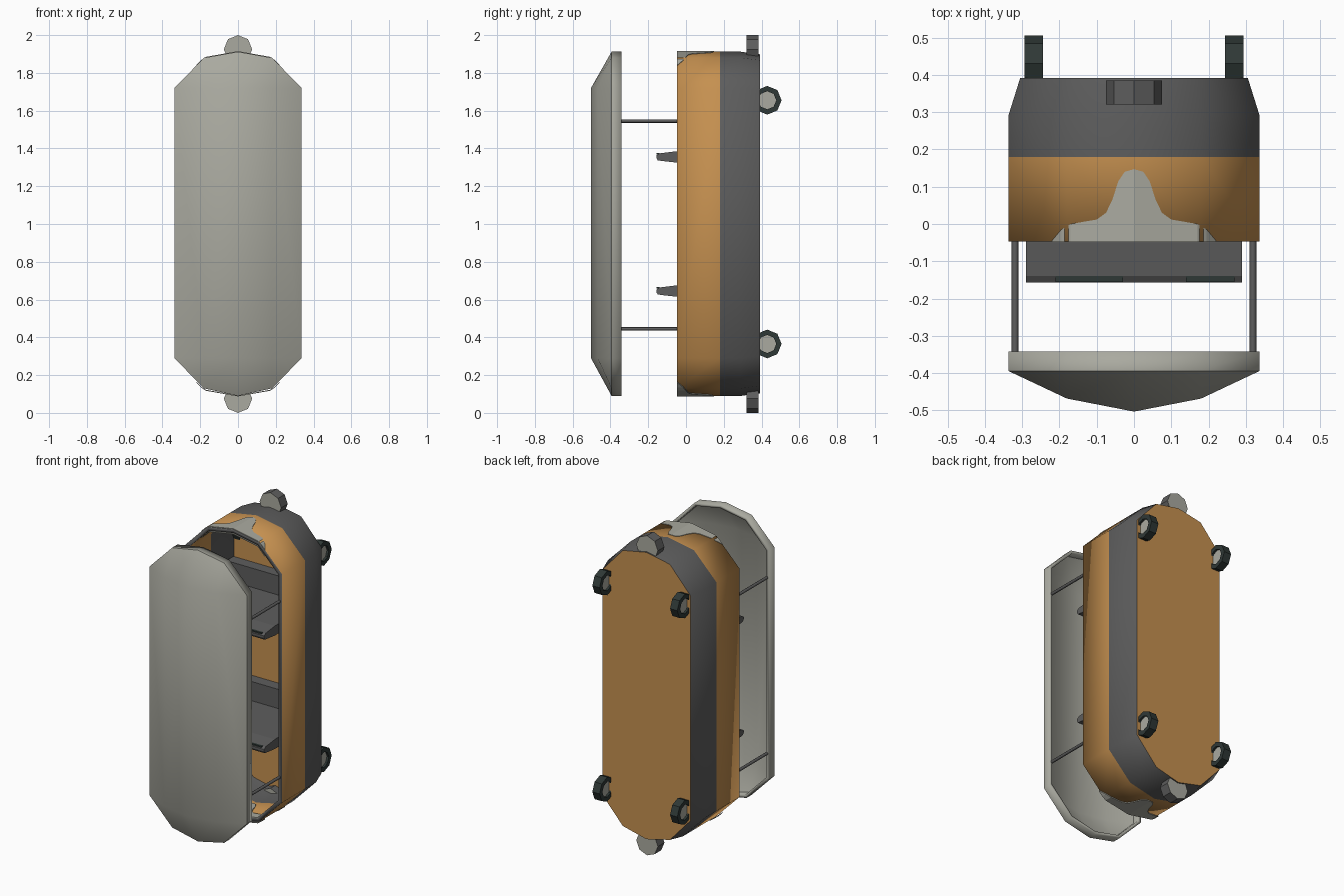
import bpy, bmesh, math

if "Cube" in bpy.data.objects:
    bpy.data.objects.remove(bpy.data.objects["Cube"])

def mat(name, c):
    m = bpy.data.materials.new(name)
    m.diffuse_color = (*c, 1)
    m.use_nodes = True
    m.node_tree.nodes["Principled BSDF"].inputs["Base Color"].default_value = m.diffuse_color
    return m

LIGHT = mat("light_grey", (0.40, 0.40, 0.35))
ORANGE = mat("orange", (0.56, 0.28, 0.08))
GREY = mat("dark_grey", (0.11, 0.11, 0.11))
BLACK = mat("green_black", (0.028, 0.04, 0.037))

def make(name, verts, faces, mats, rule=None, smooth=None):
    bm = bmesh.new()
    vs = [bm.verts.new(v) for v in verts]
    for f in faces:
        bm.faces.new([vs[i] for i in f])
    bmesh.ops.recalc_face_normals(bm, faces=bm.faces[:])
    bm.normal_update()
    if rule:
        for f in bm.faces:
            f.material_index = rule(f)
    me = bpy.data.meshes.new(name)
    bm.to_mesh(me)
    bm.free()
    ob = bpy.data.objects.new(name, me)
    bpy.context.collection.objects.link(ob)
    for m in mats:
        me.materials.append(m)
    if smooth:
        bpy.context.view_layer.objects.active = ob
        ob.select_set(True)
        bpy.ops.object.shade_smooth_by_angle(angle=math.radians(smooth))
        ob.select_set(False)
    return ob

def prism(name, pts, lo, hi, axis, mats, rule=None, smooth=None):
    """Extrude a 2D outline along x (pts = y,z) or y (pts = x,z)."""
    n = len(pts)
    put = (lambda p, t: (t, p[0], p[1])) if axis == 'x' else (lambda p, t: (p[0], t, p[1]))
    verts = [put(p, lo) for p in pts] + [put(p, hi) for p in pts]
    faces = [list(range(n)), list(range(2 * n - 1, n - 1, -1))]
    faces += [(i, (i + 1) % n, n + (i + 1) % n, n + i) for i in range(n)]
    return make(name, verts, faces, mats, rule, smooth)

def ngon(cx, cy, r, n=8):
    return [(cx + r * math.cos(2 * math.pi * i / n), cy + r * math.sin(2 * math.pi * i / n)) for i in range(n)]

def box(name, x0, x1, y0, y1, z0, z1, m):
    return prism(name, [(x0, z0), (x1, z0), (x1, z1), (x0, z1)], y0, y1, 'y', [m])

def orient(ob, face, y_sign):
    # make the open shell face outward before thickening
    if ob.data.polygons[face].normal.y * y_sign < 0:
        ob.data.flip_normals()

def thicken(ob, t, rim=0):
    s = ob.modifiers.new("shell", 'SOLIDIFY')
    s.thickness, s.offset, s.use_even_offset = t, -1, True
    s.material_offset_rim = rim

# ten-sided outline shared by body and door, counter-clockwise from bottom
HALF = [(0, 0.09), (0.18, 0.13), (0.337, 0.29), (0.337, 1.72), (0.18, 1.88), (0, 1.912)]
OUT = HALF + [(-x, z) for x, z in HALF[4:0:-1]]
N = len(OUT)

# hollow body: orange front band, dark rear band, orange back
rows = [(-0.047, 1, 1), (0.18, 1, 1), (0.29, 1, 1), (0.392, 0.905, 0.985)]
verts = [(x * sx, y, 1 + (z - 1) * sz) for y, sx, sz in rows for x, z in OUT]
faces = [(r * N + i, r * N + (i + 1) % N, (r + 1) * N + (i + 1) % N, (r + 1) * N + i)
         for r in range(3) for i in range(N)] + [list(range(3 * N, 4 * N))]
body = make("body_shell", verts, faces, [ORANGE, GREY],
            lambda f: 1 if 0.18 < f.calc_center_median().y < 0.38 else 0, 50)
orient(body, 3 * N, 1)
thicken(body, 0.024, 1)

# domed door, standing off in front
verts = [(x, -0.342, z) for x, z in OUT] + [(x, -0.394, z) for x, z in OUT]
verts += [(x, y, z) for z in (0.29, 1.72) for x, y in ((-0.18, -0.468), (0, -0.503), (0.18, -0.468))]
faces = [(i, (i + 1) % N, N + (i + 1) % N, N + i) for i in range(N)]
a, b = 2 * N, 2 * N + 3
R = [N + i for i in range(N)]
faces += [(R[0], R[1], a + 2, a + 1), (R[1], R[2], a + 2), (R[2], R[3], b + 2, a + 2),
          (R[3], R[4], b + 2), (R[4], R[5], b + 1, b + 2), (R[5], R[6], b, b + 1),
          (R[6], R[7], b), (R[7], R[8], a, b), (R[8], R[9], a), (R[9], R[0], a + 1, a),
          (a, a + 1, b + 1, b), (a + 1, a + 2, b + 2, b + 1)]
door = make("door", verts, faces, [LIGHT], None, 45)
orient(door, len(faces) - 1, -1)
thicken(door, 0.018)

# bell-shaped light patches on top and bottom of the orange band, outside and inside
BELL = [(0, .147), (.025, .14), (.042, .115), (.058, .065), (.075, .03), (.1, .012),
        (.17, .0), (.195, -.015), (.22, -.045)]
BELL = [(-x, y) for x, y in BELL[:0:-1]] + BELL

def top_z(x):
    x = abs(x)
    return 1.912 - 0.032 * x / 0.18 if x < 0.18 else 1.88 - (x - 0.18) * 0.16 / 0.157

for nm, flip in (("top", False), ("bottom", True)):
    for side, off in (("outer", 0.0), ("inner", -0.031)):
        verts = []
        for x, y in BELL:
            z = top_z(x) + off * (1 if abs(x) < 0.18 else 1.3)
            for yy, zz in ((-0.048, z - 0.002), (y, z - 0.002), (y, z + 0.003), (-0.048, z + 0.003)):
                verts.append((x, yy, 2.002 - zz if flip else zz))
        n = len(BELL)
        faces = [(4 * i + k, 4 * i + (k + 1) % 4, 4 * i + 4 + (k + 1) % 4, 4 * i + 4 + k)
                 for i in range(n - 1) for k in range(4)]
        faces += [(0, 1, 2, 3), (4 * n - 1, 4 * n - 2, 4 * n - 3, 4 * n - 4)]
        make(f"{nm}_{side}_patch", verts, faces, [LIGHT])

# rounded lugs at top and bottom
for nm, z in (("top_lug", 1.925), ("bottom_lug", 0.075)):
    prism(nm, ngon(0, z, 0.075), 0.32, 0.385, 'y', [GREY, LIGHT],
          lambda f: 1 if abs(f.normal.y) > 0.9 else 0)

# door support rods
for s in (-1, 1):
    for z in (0.445, 1.545):
        prism("door_rod", ngon(s * 0.319, z, 0.009), -0.36, -0.03, 'y', [GREY], None, 50)

# two shelves with back panels and dark grips on the front lip
for z in (0.645, 1.355):
    prism("shelf", [(0.37, z - 0.03), (-0.05, z - 0.03), (-0.12, z - 0.022), (-0.15, z - 0.018),
                    (-0.157, z - 0.005), (-0.157, z + 0.008), (-0.14, z + 0.019),
                    (-0.05, z + 0.03), (0.37, z + 0.03)], -0.29, 0.29, 'x', [GREY])
    box("shelf_back_panel", -0.29, 0.29, 0.30, 0.37, z + 0.03, z + 0.15, GREY)
    for x0, x1 in ((-0.21, -0.03), (0.14, 0.27)):
        box("shelf_grip", x0, x1, -0.155, -0.14, z + 0.013, z + 0.021, BLACK)

# four wheels: octagonal tyre ring with a recessed pale hub
for s in (-1, 1):
    for z in (0.365, 1.655):
        cx = s * 0.269
        o, i_ = ngon(0.43, z, 0.076), ngon(0.43, z, 0.048)
        verts = [(cx + t, p[0], p[1]) for r, t in ((o, -.025), (o, .025), (i_, .025), (i_, -.025)) for p in r]
        faces = [(r * 8 + k, r * 8 + (k + 1) % 8, (r + 1) % 4 * 8 + (k + 1) % 8, (r + 1) % 4 * 8 + k)
                 for r in range(4) for k in range(8)]
        make("wheel_tyre", verts, faces, [BLACK])
        prism("wheel_hub", ngon(0.43, z, 0.049), cx - 0.012, cx + 0.012, 'x', [LIGHT])
